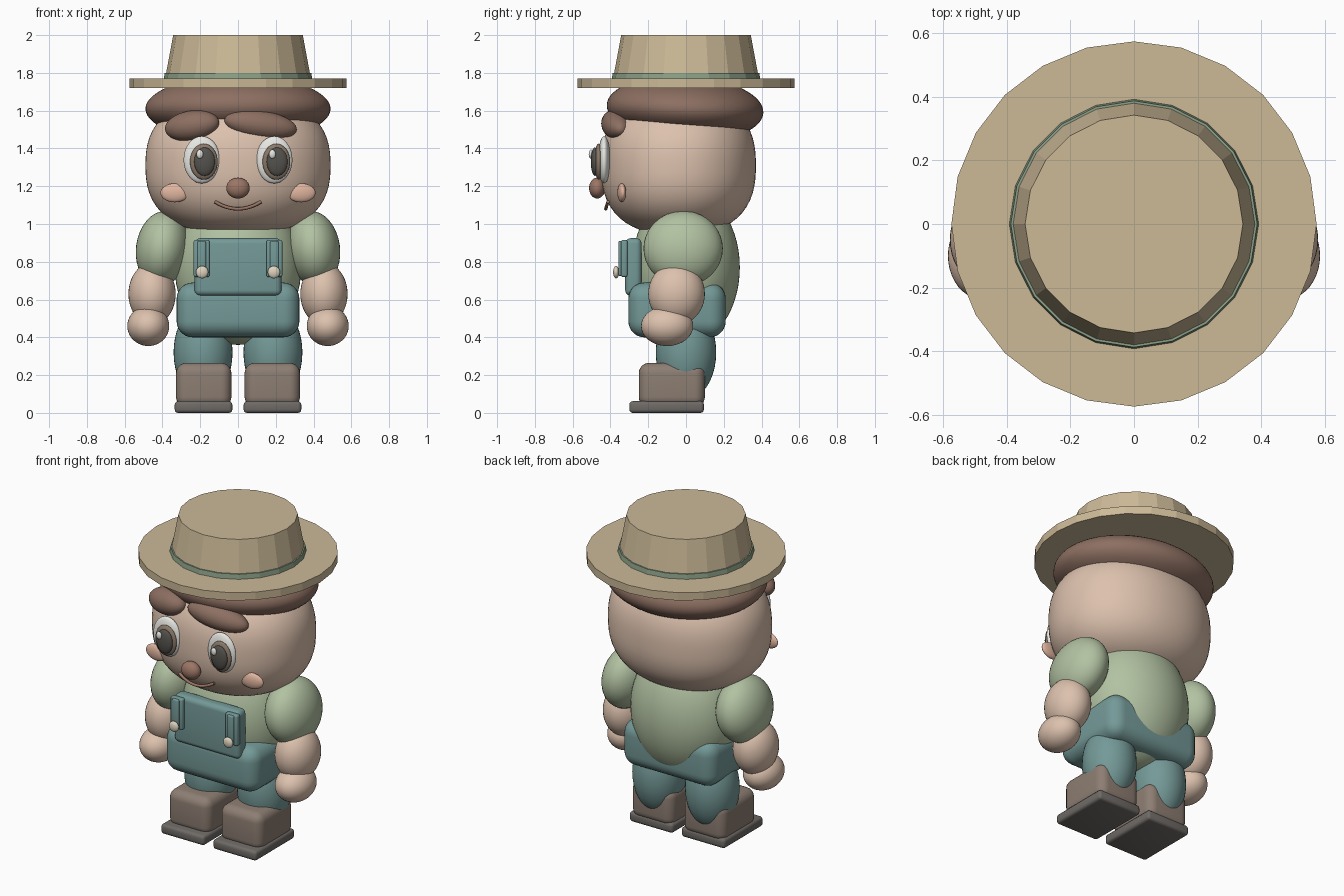
import bpy, bmesh
from math import radians, pi, sin, cos
from mathutils import Matrix, Vector, Euler

if "Cube" in bpy.data.objects:
    bpy.data.objects.remove(bpy.data.objects["Cube"])


def mat(name, hexcol):
    m = bpy.data.materials.new(name)
    rgb = [int(hexcol[i:i + 2], 16) / 255 for i in (0, 2, 4)]
    m.diffuse_color = [c ** 2.2 for c in rgb] + [1]
    m.use_nodes = True
    m.node_tree.nodes["Principled BSDF"].inputs["Base Color"].default_value = m.diffuse_color
    return m


SKIN = mat("skin", "dcc0ac")
BLUSH = mat("blush", "e0b49e")
HAIR = mat("hair_brown", "8c6f62")
NOSE = mat("nose_brown", "9a7565")
STRAW = mat("straw", "cbb896")
BAND = mat("band_green", "8a9f86")
SHIRT = mat("shirt_green", "b0c0a0")
DENIM = mat("denim_teal", "739896")
WHITE = mat("white", "e6e6e2")
IRIS = mat("iris", "8a7868")
PUPIL = mat("pupil", "55534f")
CREAM = mat("cream", "ddd2bd")
BOOT = mat("boot_brown", "8c7d72")
SOLE = mat("sole_grey", "6e6a66")


def finish(name, bm, material, loc, rot=(0, 0, 0), smooth=True):
    me = bpy.data.meshes.new(name)
    bmesh.ops.recalc_face_normals(bm, faces=bm.faces)
    for f in bm.faces:
        f.smooth = smooth
    bm.to_mesh(me)
    bm.free()
    me.materials.append(material)
    ob = bpy.data.objects.new(name, me)
    ob.location = loc
    ob.rotation_euler = [radians(a) for a in rot]
    bpy.context.collection.objects.link(ob)
    return ob


def blob(name, material, loc, size, rot=(0, 0, 0), p=2.0, q=2.0, seg=40):
    """Ellipsoid; p squares up the plan, q squares up the height."""
    bm = bmesh.new()
    bmesh.ops.create_uvsphere(bm, u_segments=seg, v_segments=seg // 2, radius=1)
    for v in bm.verts:
        x, y, z = (abs(c) for c in v.co)
        n = ((x ** p + y ** p) ** (q / p) + z ** q) ** (1 / q)
        v.co = Vector(c / n * s for c, s in zip(v.co, size))
    return finish(name, bm, material, loc, rot)


def box(name, material, lo, hi, bevel, segs=5, rot=(0, 0, 0)):
    """Rounded box between two corners."""
    lo, hi = Vector(lo), Vector(hi)
    bm = bmesh.new()
    bmesh.ops.create_cube(bm, size=1)
    bmesh.ops.scale(bm, vec=hi - lo, verts=bm.verts)
    bmesh.ops.bevel(bm, geom=bm.edges[:], offset=bevel, segments=segs,
                    profile=0.5, affect='EDGES')
    return finish(name, bm, material, (lo + hi) / 2, rot)


def drum(name, material, r1, r2, z1, z2, sides):
    bm = bmesh.new()
    bmesh.ops.create_cone(bm, cap_ends=True, segments=sides, radius1=r1,
                          radius2=r2, depth=z2 - z1)
    return finish(name, bm, material, (0, 0, (z1 + z2) / 2), smooth=False)


# Hat
drum("hat_brim", STRAW, 0.575, 0.575, 1.72, 1.77, 24)
drum("hat_crown", STRAW, 0.387, 0.343, 1.765, 2.0, 20)
drum("hat_band", BAND, 0.393, 0.388, 1.768, 1.80, 20)

# Head and hair
blob("head", SKIN, (0, -0.04, 1.31), (0.49, 0.41, 0.368), p=2.1, q=2.5, seg=64)
blob("hair_cap", HAIR, (0, -0.005, 1.61), (0.49, 0.415, 0.175), rot=(-3, 0, 0), seg=64)
blob("left_fringe", HAIR, (-0.243, -0.355, 1.52), (0.15, 0.08, 0.08), rot=(0, -8, -18))
blob("right_fringe", HAIR, (0.12, -0.37, 1.525), (0.195, 0.075, 0.075), rot=(0, 8, 8))

# Face
for side, s in (("left", -1), ("right", 1)):
    x = s * 0.192
    blob(side + "_eye_white", WHITE, (x, -0.433, 1.34), (0.096, 0.033, 0.125))
    blob(side + "_iris", IRIS, (x + 0.011, -0.462, 1.33), (0.073, 0.024, 0.095))
    blob(side + "_pupil", PUPIL, (x + 0.015, -0.482, 1.33), (0.055, 0.022, 0.075))
    blob(side + "_eye_glint", WHITE, (x - 0.01, -0.503, 1.37), (0.018, 0.012, 0.024), seg=20)
    blob(side + "_cheek", BLUSH, (s * 0.335, -0.34, 1.165), (0.076, 0.022, 0.05),
         rot=(0, 0, s * 6))
blob("nose", NOSE, (0, -0.47, 1.19), (0.062, 0.043, 0.055))

# Smile, a bent tube
cu = bpy.data.curves.new("mouth", 'CURVE')
cu.dimensions = '3D'
cu.bevel_depth = 0.009
cu.bevel_resolution = 2
cu.use_fill_caps = True
sp = cu.splines.new('POLY')
sp.points.add(12)
for i, pt in enumerate(sp.points):
    t = i / 6 - 1
    pt.co = (0.122 * t, -0.425 + 0.012 * t * t, 1.08 + 0.038 * t * t, 1)
cu.materials.append(NOSE)
bpy.context.collection.objects.link(bpy.data.objects.new("mouth", cu))

# Torso and overalls
blob("shirt", SHIRT, (0, 0, 0.77), (0.335, 0.285, 0.41), seg=56)
box("overall_waist", DENIM, (-0.325, -0.305, 0.4), (0.325, 0.21, 0.69), 0.085, 7)
box("overall_bib", DENIM, (-0.23, -0.322, 0.62), (0.23, -0.235, 0.925), 0.03)

# Arms, legs, boots and strap ends, mirrored
for side, s in (("left", -1), ("right", 1)):
    xs = sorted((s * 0.15, s * 0.235))
    box(side + "_strap", DENIM, (xs[0], -0.345, 0.72), (xs[1], -0.31, 0.915), 0.01, 3)
    xs = sorted((s * 0.17, s * 0.215))
    box(side + "_strap_rib", DENIM, (xs[0], -0.358, 0.725), (xs[1], -0.335, 0.91), 0.008, 3)
    blob(side + "_button", CREAM, (s * 0.19, -0.37, 0.745), (0.033, 0.016, 0.033), seg=24)
    blob(side + "_sleeve", SHIRT, (s * 0.4, -0.015, 0.87), (0.14, 0.21, 0.2),
         rot=(0, -s * 8, 0))
    blob(side + "_forearm", SKIN, (s * 0.455, -0.05, 0.63), (0.125, 0.15, 0.165))
    blob(side + "_hand", SKIN, (s * 0.475, -0.1, 0.46), (0.111, 0.138, 0.106))
    blob(side + "_leg", DENIM, (s * 0.185, 0, 0.32), (0.156, 0.16, 0.25))
    xs = sorted((s * 0.035, s * 0.328))
    box(side + "_boot", BOOT, (xs[0], -0.25, 0.03), (xs[1], 0.1, 0.265), 0.055, 6)
    xs = sorted((s * 0.03, s * 0.335))
    box(side + "_sole", SOLE, (xs[0], -0.3, 0.0), (xs[1], 0.095, 0.062), 0.018, 3)
